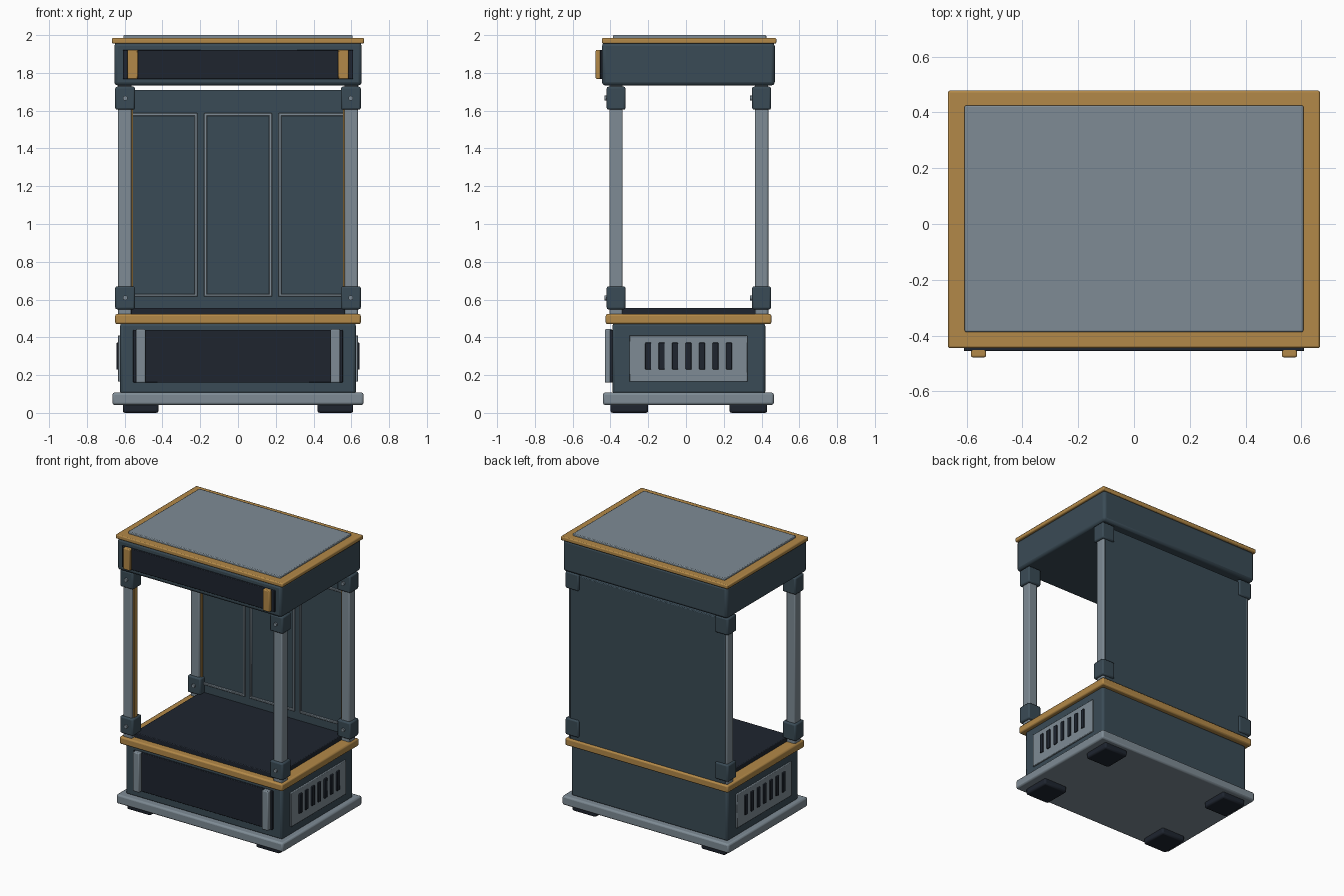
import bpy
from math import pi

if "Cube" in bpy.data.objects:
    bpy.data.objects.remove(bpy.data.objects["Cube"])


def material(name, rgb):
    m = bpy.data.materials.new(name)
    m.diffuse_color = (*rgb, 1)
    m.use_nodes = True
    m.node_tree.nodes["Principled BSDF"].inputs["Base Color"].default_value = m.diffuse_color
    return m


NAVY = material("navy", (0.042, 0.07, 0.092))
STEEL = material("steel", (0.21, 0.26, 0.30))
BRASS = material("brass", (0.45, 0.25, 0.065))
DARK = material("dark", (0.013, 0.018, 0.028))


def finish(ob, name, mat):
    ob.name = name
    ob.data.materials.append(mat)
    bpy.ops.object.shade_smooth_by_angle(angle=0.5)
    return ob


def box(name, x, y, z, mat, bevel=0.006, segments=2):
    """Bevelled box from (min, max) pairs."""
    lims = (x, y, z)
    bpy.ops.mesh.primitive_cube_add(size=1, location=[(a + b) / 2 for a, b in lims])
    ob = bpy.context.object
    ob.scale = [b - a for a, b in lims]
    bpy.ops.object.transform_apply(location=False, rotation=False, scale=True)
    if bevel:
        mod = ob.modifiers.new("bevel", 'BEVEL')
        mod.width = bevel
        mod.segments = segments
    return finish(ob, name, mat)


def side_pair(name, x, y, z, mat, bevel=0.006):
    """The same box on the right and left."""
    box(name + "_right", x, y, z, mat, bevel)
    box(name + "_left", (-x[1], -x[0]), y, z, mat, bevel)


# Feet and plinth
for tag, y in (("front", (-0.40, -0.20)), ("rear", (0.23, 0.43))):
    side_pair(tag + "_foot", (0.42, 0.61), y, (0, 0.05), DARK, 0.012)
box("plinth", (-0.665, 0.665), (-0.44, 0.465), (0.042, 0.108), STEEL, 0.012)

# Lower cabinet with front panel and handles
box("lower_cabinet", (-0.625, 0.625), (-0.39, 0.42), (0.10, 0.475), NAVY, 0.015)
box("lower_front_panel", (-0.555, 0.555), (-0.402, -0.37), (0.16, 0.44), DARK, 0.004)
side_pair("lower_handle", (0.49, 0.54), (-0.43, -0.39), (0.16, 0.443), STEEL)

# Side vents
side_pair("vent_plate", (0.61, 0.636), (-0.30, 0.325), (0.165, 0.41), STEEL, 0.004)
for i in range(7):
    yc = -0.20 + i * 0.0713
    side_pair(f"vent_slot_{i}", (0.62, 0.644), (yc - 0.016, yc + 0.016),
              (0.23, 0.372), DARK, 0.004)

# Counter trim and floor
box("counter_trim", (-0.65, 0.65), (-0.425, 0.452), (0.47, 0.523), BRASS, 0.01)
box("counter_floor", (-0.57, 0.57), (-0.375, 0.40), (0.51, 0.556), DARK, 0.005)

# Corner posts, joint blocks, bolts and inner brass strips
for tag, yc in (("front", -0.37), ("rear", 0.40)):
    side_pair(tag + "_post", (0.565, 0.635), (yc - 0.035, yc + 0.035),
              (0.51, 1.75), STEEL, 0.008)
    side_pair(tag + "_post_strip", (0.555, 0.57), (yc - 0.02, yc + 0.02),
              (0.56, 1.70), BRASS, 0.002)
    for level, z in (("lower", (0.548, 0.67)), ("upper", (1.605, 1.727))):
        side_pair(f"{tag}_{level}_joint", (0.545, 0.65), (yc - 0.05, yc + 0.05),
                  z, NAVY, 0.01)
        for side in (-1, 1):
            bpy.ops.mesh.primitive_cylinder_add(
                vertices=16, radius=0.013, depth=0.03, rotation=(pi / 2, 0, 0),
                location=(side * 0.597, yc - 0.047, sum(z) / 2))
            finish(bpy.context.object, f"{tag}_{level}_bolt", STEEL)

# Back panel with three raised frames
box("back_panel", (-0.62, 0.62), (0.395, 0.438), (0.515, 1.71), NAVY, 0.005)
for i in (-1, 0, 1):
    a, b = i * 0.395 - 0.18, i * 0.395 + 0.18
    y, z0, z1, w = (0.384, 0.40), 0.615, 1.587, 0.015
    for x in ((a, a + w), (b - w, b)):
        box("back_frame_stile", x, y, (z0, z1), STEEL, 0.003, 1)
    for z in ((z0, z0 + w), (z1 - w, z1)):
        box("back_frame_rail", (a, b), y, z, STEEL, 0.003, 1)

# Upper cabinet with front panel and brass blocks
box("upper_cabinet", (-0.655, 0.655), (-0.445, 0.47), (1.733, 1.96), NAVY, 0.018)
box("upper_front_panel", (-0.61, 0.61), (-0.456, -0.42), (1.768, 1.922), DARK, 0.004)
side_pair("upper_brass_block", (0.53, 0.585), (-0.478, -0.445), (1.768, 1.922), BRASS)

# Top trim and lid
box("top_trim", (-0.667, 0.667), (-0.445, 0.478), (1.955, 1.985), BRASS, 0.007)
box("top_lid", (-0.607, 0.607), (-0.387, 0.425), (1.975, 2.0), STEEL, 0.005)
